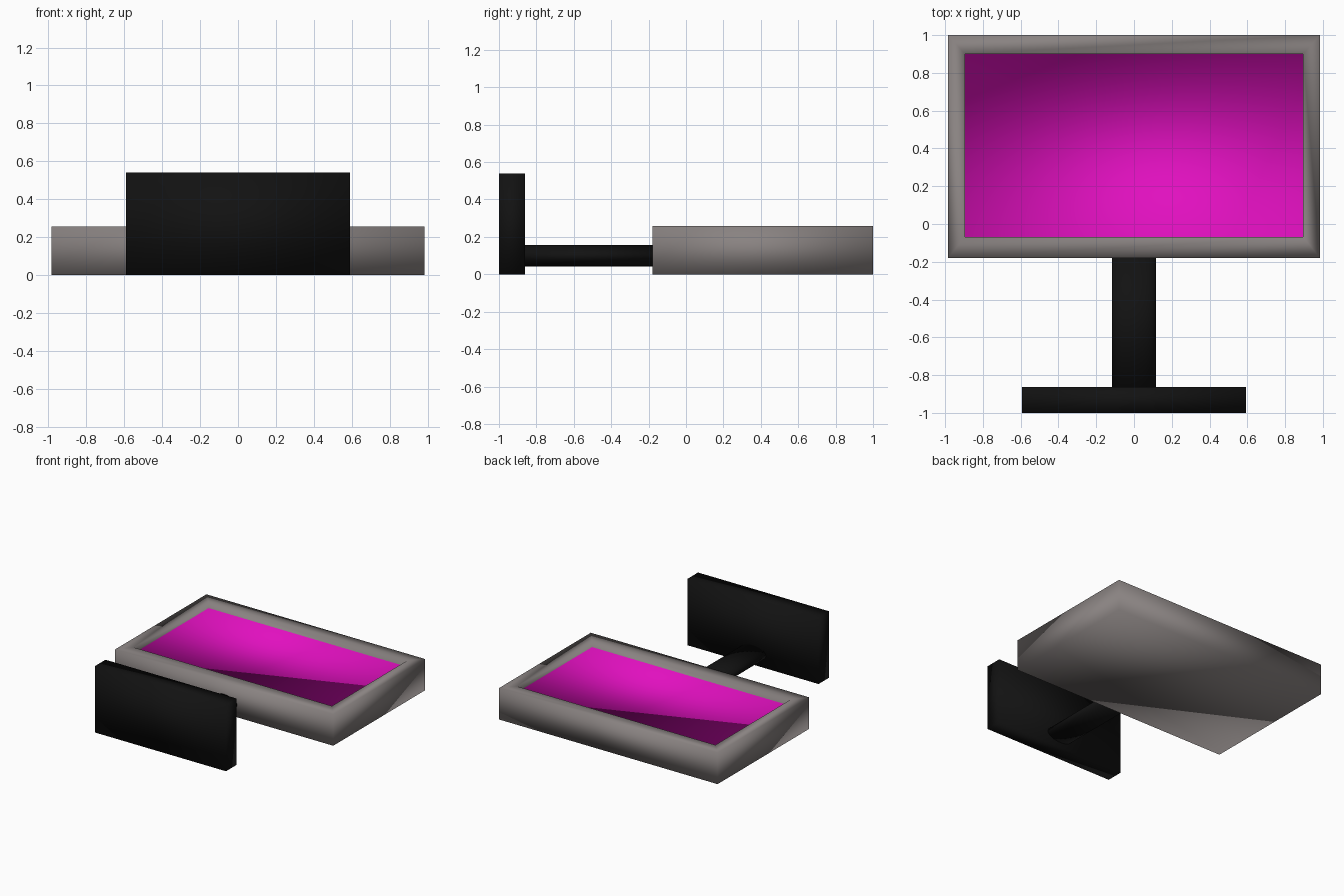
import bpy, bmesh, math
from mathutils import Matrix, Vector

if "Cube" in bpy.data.objects:
    bpy.data.objects.remove(bpy.data.objects["Cube"])


def material(name, rgb):
    m = bpy.data.materials.new(name)
    m.diffuse_color = (*rgb, 1)
    m.use_nodes = True
    m.node_tree.nodes["Principled BSDF"].inputs["Base Color"].default_value = m.diffuse_color
    return m


def finish(bm, name, mats):
    for f in bm.faces:
        f.smooth = True
    bmesh.ops.recalc_face_normals(bm, faces=bm.faces)
    me = bpy.data.meshes.new(name)
    bm.to_mesh(me)
    bm.free()
    for m in mats:
        me.materials.append(m)
    ob = bpy.data.objects.new(name, me)
    bpy.context.collection.objects.link(ob)
    return ob


def box(lo, hi):
    lo, hi = Vector(lo), Vector(hi)
    bm = bmesh.new()
    bmesh.ops.create_cube(bm, size=1, matrix=Matrix.Translation((lo + hi) / 2)
                          @ Matrix.Diagonal((*(hi - lo), 1)))
    return bm


grey = material("casing_grey", (0.25, 0.225, 0.22))
black = material("stand_black", (0.006, 0.006, 0.006))
pink = material("screen_magenta", (0.75, 0.005, 0.52))

# Housing lying on its back, with mitred bezel and recessed screen
bm = box((-0.985, -0.18, 0), (0.985, 1, 0.257))
top = max(bm.faces, key=lambda f: f.calc_center_median().z)
bmesh.ops.inset_individual(bm, faces=[top], thickness=0.095)
for v in top.verts:
    v.co.x = math.copysign(0.895, v.co.x)
    v.co.y = 0.9 if v.co.y > 0.4 else -0.068
screen = bmesh.ops.extrude_discrete_faces(bm, faces=[top])["faces"][0]
for v in screen.verts:
    v.co.z -= 0.05
screen.material_index = 1
finish(bm, "housing_and_screen", [grey, pink])

# Flattened oval neck
bm = bmesh.new()
bmesh.ops.create_cone(bm, cap_ends=True, segments=32, radius1=1, radius2=1, depth=1,
                      matrix=Matrix.Translation((0, -0.52, 0.1))
                      @ Matrix.Diagonal((0.117, 0.70, 0.057, 1))
                      @ Matrix.Rotation(math.pi / 2, 4, 'X'))
finish(bm, "neck", [black])

# Base plate standing upright
finish(box((-0.592, -1, 0), (0.592, -0.862, 0.54)), "base_plate", [black])
